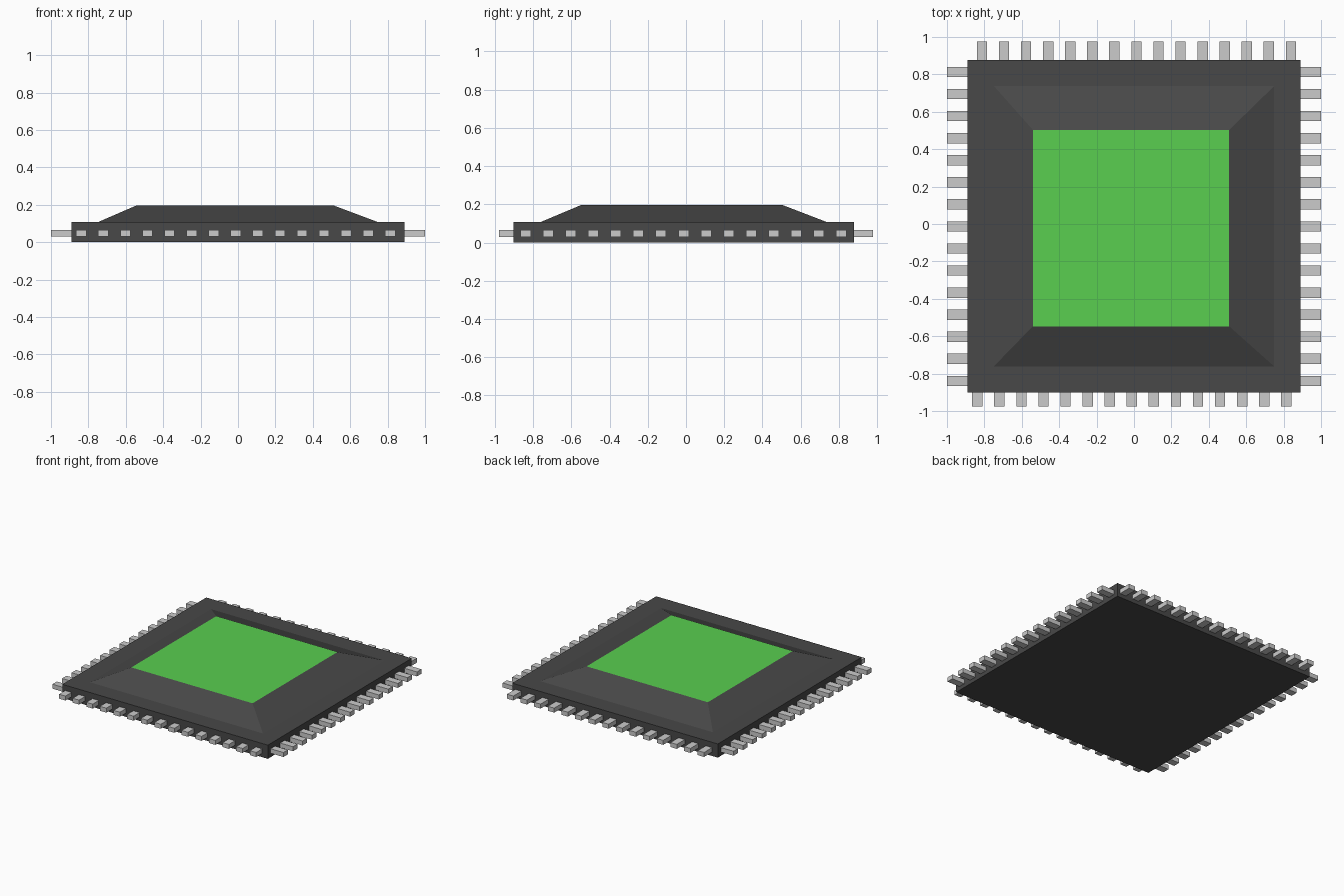
import bpy
import bmesh
from mathutils import Matrix, Vector

if "Cube" in bpy.data.objects:
    bpy.data.objects.remove(bpy.data.objects["Cube"])

PINS, PITCH, PIN_W = 15, 0.118, 0.055
PIN_Z0, PIN_Z1 = 0.03, 0.065


def material(name, color):
    mat = bpy.data.materials.new(name)
    mat.diffuse_color = (*color, 1)
    mat.use_nodes = True
    mat.node_tree.nodes["Principled BSDF"].inputs["Base Color"].default_value = mat.diffuse_color
    return mat


def make_object(name, bm, *mats):
    bmesh.ops.recalc_face_normals(bm, faces=bm.faces)
    mesh = bpy.data.meshes.new(name)
    bm.to_mesh(mesh)
    bm.free()
    for mat in mats:
        mesh.materials.append(mat)
    obj = bpy.data.objects.new(name, mesh)
    bpy.context.collection.objects.link(obj)
    return obj


def square_ring(bm, cx, cy, half, z):
    corners = ((-1, -1), (1, -1), (1, 1), (-1, 1))
    return [bm.verts.new((cx + half * sx, cy + half * sy, z)) for sx, sy in corners]


def pin_row(name, axis, start, inner, outer):
    """Row of pins spaced along one axis (0 = x, 1 = y), sticking out along the other."""
    bm = bmesh.new()
    for i in range(PINS):
        centre, size = Vector(), Vector()
        centre[axis], size[axis] = start + i * PITCH, PIN_W
        centre[1 - axis], size[1 - axis] = (inner + outer) / 2, abs(outer - inner)
        centre.z, size.z = (PIN_Z0 + PIN_Z1) / 2, PIN_Z1 - PIN_Z0
        bmesh.ops.create_cube(bm, size=1, matrix=Matrix.Translation(centre) @ Matrix.Diagonal((*size, 1)))
    make_object(name, bm)


# Package: square slab, flat ledge, sloped lid and coloured top plate
dark = material("dark_plastic", (0.065, 0.065, 0.065))
green = material("green_plate", (0.1, 0.62, 0.08))
bm = bmesh.new()
rings = [square_ring(bm, *r) for r in (
    (0, -0.012, 0.89, 0),
    (0, -0.012, 0.89, 0.107),
    (0, -0.012, 0.749, 0.107),
    (-0.016, -0.022, 0.525, 0.197))]
bm.faces.new(rings[0])
for low, high in zip(rings, rings[1:]):
    for i in range(4):
        j = (i + 1) % 4
        bm.faces.new((low[i], low[j], high[j], high[i]))
bm.faces.new(rings[-1]).material_index = 1
make_object("chip_body", bm, dark, green)

# Pins on all four sides
pin_row("front_pins", 0, -0.838, -0.85, -0.977)
pin_row("back_pins", 0, -0.813, 0.83, 0.977)
pin_row("left_pins", 1, -0.839, -0.84, -1.0)
pin_row("right_pins", 1, -0.839, 0.84, 1.0)
